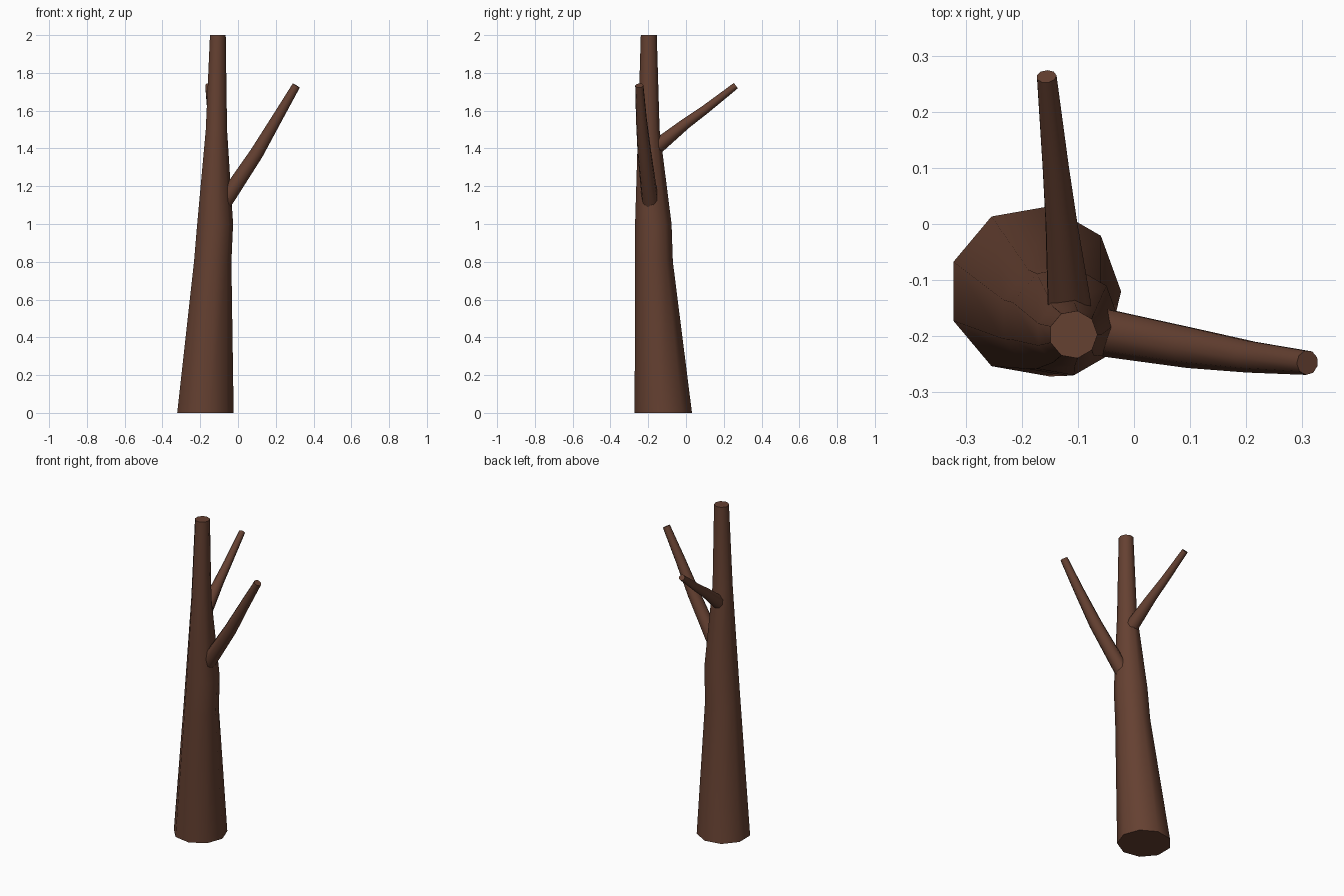
import bpy, bmesh, math
from mathutils import Vector

if "Cube" in bpy.data.objects:
    bpy.data.objects.remove(bpy.data.objects["Cube"])

SIDES = 9

bark = bpy.data.materials.new("bark")
bark.diffuse_color = (0.13, 0.052, 0.031, 1)
bark.use_nodes = True
bark.node_tree.nodes["Principled BSDF"].inputs["Base Color"].default_value = bark.diffuse_color


def limb(name, path, level=False):
    """Tapered nine-sided tube through (x, y, z, radius) stations."""
    bm = bmesh.new()
    pts = [Vector(p[:3]) for p in path]
    rings = []
    for i, p in enumerate(pts):
        if level:
            u, v = Vector((1, 0, 0)), Vector((0, 1, 0))
        else:
            t = (pts[min(i + 1, len(pts) - 1)] - pts[max(i - 1, 0)]).normalized()
            u = t.cross(Vector((0, 0, 1))).normalized()
            v = t.cross(u)
        r = path[i][3]
        ring = []
        for k in range(SIDES):
            a = math.tau * k / SIDES
            ring.append(bm.verts.new(p + r * (math.cos(a) * u + math.sin(a) * v)))
        rings.append(ring)
    for a, b in zip(rings, rings[1:]):
        for k in range(SIDES):
            n = (k + 1) % SIDES
            bm.faces.new((a[k], a[n], b[n], b[k]))
    bm.faces.new(rings[0][::-1])
    bm.faces.new(rings[-1])
    bmesh.ops.recalc_face_normals(bm, faces=bm.faces)
    mesh = bpy.data.meshes.new(name)
    bm.to_mesh(mesh)
    bm.free()
    mesh.materials.append(bark)
    obj = bpy.data.objects.new(name, mesh)
    bpy.context.collection.objects.link(obj)
    bpy.ops.object.select_all(action='DESELECT')
    obj.select_set(True)
    bpy.context.view_layer.objects.active = obj
    bpy.ops.object.shade_smooth_by_angle(angle=math.radians(42))
    return obj


# Leaning trunk, flat at the ground and at the cut top
limb("trunk", [
    (-0.177, -0.120, 0.0, 0.154),
    (-0.137, -0.170, 0.8, 0.102),
    (-0.124, -0.173, 1.0, 0.098),
    (-0.116, -0.197, 1.5, 0.058),
    (-0.108, -0.197, 2.0, 0.043),
], level=True)

# Lower branch reaching right
limb("right_branch", [
    (-0.085, -0.187, 1.10, 0.045),
    (-0.040, -0.195, 1.165, 0.043),
    (0.100, -0.220, 1.375, 0.037),
    (0.205, -0.236, 1.555, 0.029),
    (0.309, -0.247, 1.733, 0.022),
])

# Upper branch reaching back
limb("back_branch", [
    (-0.115, -0.175, 1.395, 0.042),
    (-0.117, -0.135, 1.425, 0.039),
    (-0.130, 0.000, 1.533, 0.029),
    (-0.140, 0.100, 1.605, 0.024),
    (-0.156, 0.263, 1.732, 0.018),
])
